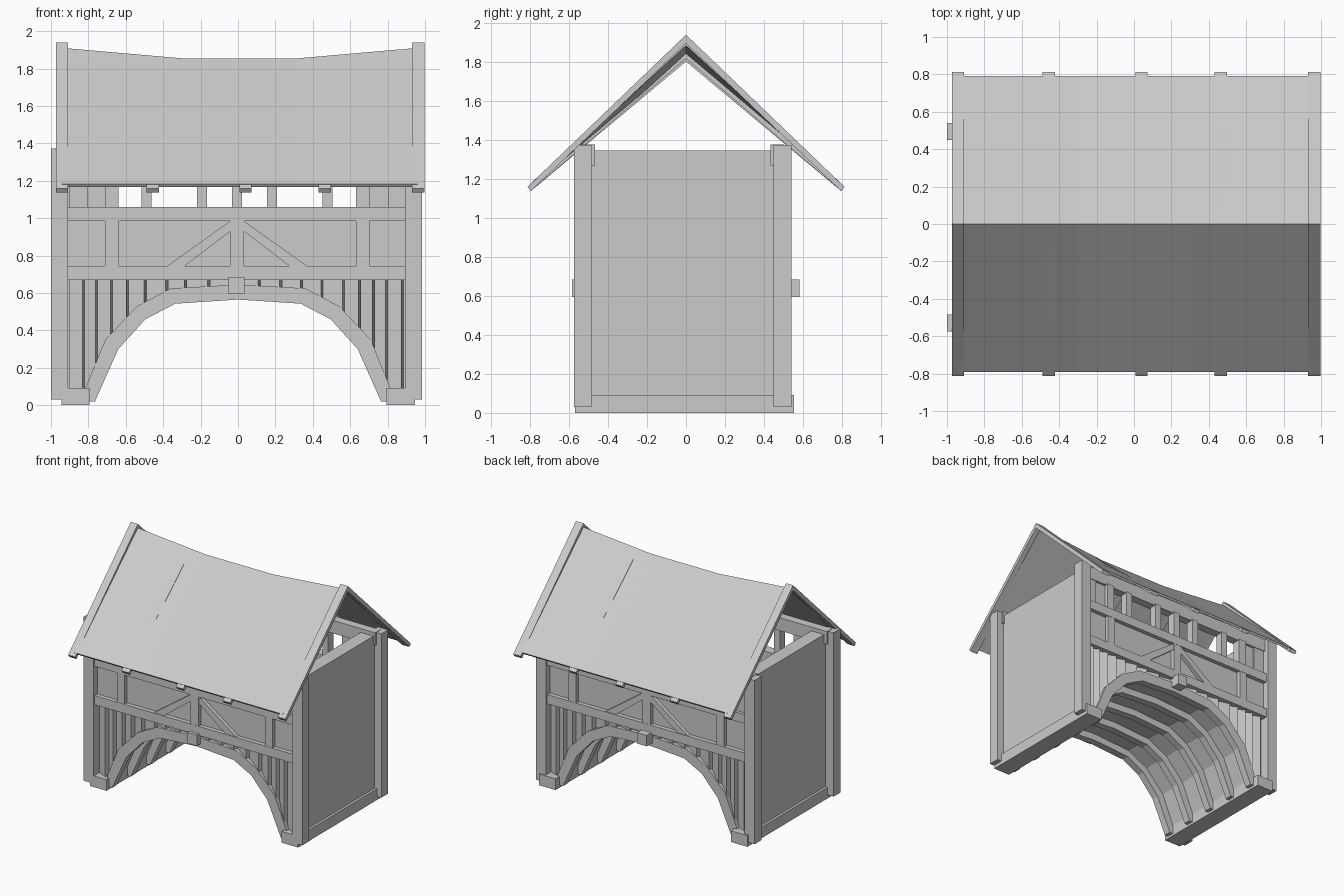
import bpy, bmesh

if "Cube" in bpy.data.objects:
    bpy.data.objects.remove(bpy.data.objects["Cube"])

mat = bpy.data.materials.new("plain grey")
mat.diffuse_color = (0.6, 0.6, 0.6, 1)
mat.use_nodes = True
mat.node_tree.nodes["Principled BSDF"].inputs["Base Color"].default_value = mat.diffuse_color
CY = -0.017  # body centre in y


def mesh_object(name, bm):
    bmesh.ops.recalc_face_normals(bm, faces=bm.faces)
    me = bpy.data.meshes.new(name)
    bm.to_mesh(me)
    bm.free()
    me.materials.append(mat)
    ob = bpy.data.objects.new(name, me)
    bpy.context.collection.objects.link(ob)
    return ob


def loft(name, rings):
    """Skin equal closed rings of points, capping both ends."""
    bm = bmesh.new()
    vs = [[bm.verts.new(p) for p in r] for r in rings]
    n = len(rings[0])
    for a, b in zip(vs, vs[1:]):
        for i in range(n):
            j = (i + 1) % n
            bm.faces.new((a[i], a[j], b[j], b[i]))
    bm.faces.new(vs[0])
    bm.faces.new(vs[-1])
    return mesh_object(name, bm)


def prism_y(name, pts, y0, y1):
    return loft(name, [[(x, y, z) for x, z in pts] for y in (y0, y1)])


def rect(x0, x1, z0, z1):
    return [(x0, z0), (x1, z0), (x1, z1), (x0, z1)]


def box(name, x0, x1, y0, y1, z0, z1):
    return prism_y(name, rect(x0, x1, z0, z1), y0, y1)


def both(name, pts, inner, outer):
    """Same front-view profile on the front and the back face."""
    for tag, s in (("front_", -1), ("back_", 1)):
        a, b = sorted((CY + s * inner, CY + s * outer))
        prism_y(tag + name, pts, a, b)


# arch curve: inner edge, outer edge and top of the shell
half = [(0.765, 0.02), (0.64, 0.30), (0.495, 0.46), (0.335, 0.543)]
half_out = [(0.825, 0.02), (0.695, 0.335), (0.53, 0.51), (0.35, 0.60)]
half_top = [(0.845, 0.02), (0.71, 0.35), (0.54, 0.53), (0.36, 0.625)]


def arch(h, top):
    return [(-x, z) for x, z in h] + [(0, top)] + [(x, z) for x, z in reversed(h)]


inner, outer, shell = arch(half, 0.565), arch(half_out, 0.622), arch(half_top, 0.645)


def curve_z(pts, x):
    for (xa, za), (xb, zb) in zip(pts, pts[1:]):
        if xa <= x <= xb:
            return za + (zb - za) * (x - xa) / (xb - xa)
    return 0.06


def arch_band(name, lo, hi, y0, y1):
    loft(name, [[(a[0], y0, a[1]), (a[0], y1, a[1]), (b[0], y1, b[1]), (b[0], y0, b[1])]
                for a, b in zip(lo, hi)])


# vault shell and its ribs
arch_band("vault_shell", outer, shell, CY - 0.48, CY + 0.48)
for i, y in enumerate((-0.49, -0.25, 0, 0.25, 0.49)):
    w = 0.03
    arch_band("vault_rib_%d" % i, inner, shell, CY + y - w, CY + y + w)

# infill above the arch, with vertical boards that lap at their right edge
spandrel = outer + [(0.9, 0.02), (0.9, 0.72), (-0.9, 0.72), (-0.9, 0.02)]
both("arch_infill", spandrel, 0.455, 0.475)
edges = (-0.9, -0.82, -0.75, -0.67, -0.585, -0.49, -0.375, -0.275, -0.15, 0,
         0.12, 0.235, 0.345, 0.455, 0.57, 0.655, 0.73, 0.80, 0.885)
for k, (x0, x1) in enumerate(zip(edges, edges[1:])):
    za, zb = curve_z(outer, x0) - 0.015, curve_z(outer, x1) - 0.015
    for tag, s in (("front", -1), ("back", 1)):
        a, b = (x0, x1) if s < 0 else (-x1, -x0)
        plan = [(x0, 0.47), (x0, 0.485), (x1 - 0.012, 0.515), (x1, 0.47)]
        loft("%s_arch_board_%d" % (tag, k),
             [[(-s * x, CY + s * d, 0.70 if up else (za if x == x0 else zb)) for x, d in plan]
              for up in (0, 1)])

# sills, end walls and corner posts
for s, tag in ((-1, "left"), (1, "right")):
    def span(a, b):
        return sorted((s * a, s * b))
    box(tag + "_sill", *span(0.795, 0.945), CY - 0.553, CY + 0.572, 0.0, 0.092)
    box(tag + "_end_wall", *span(0.81, 0.925), CY - 0.475, CY + 0.475, 0.08, 1.345)
    a, b = (-1.0, -0.91) if s < 0 else (0.893, 0.985)
    both(tag + "_corner_post", rect(a, b, 0.03, 1.373), 0.467, 0.557)
    # closed end bay beside the window openings
    both(tag + "_end_bay_panel", rect(*span(0.67, 0.91), 1.05, 1.28), 0.475, 0.50)
    both(tag + "_end_stud", rect(*span(0.805, 0.90), 1.05, 1.28), 0.475, 0.515)

# parapet rails, panel and top plate
both("lower_rail", rect(-0.91, 0.893, 0.67, 0.745), 0.46, 0.54)
both("upper_rail", rect(-0.91, 0.893, 0.985, 1.06), 0.46, 0.54)
both("parapet_panel", rect(-0.91, 0.893, 0.73, 1.0), 0.465, 0.505)
both("top_plate", rect(-0.95, 0.94, 1.27, 1.376), 0.45, 0.52)

# parapet posts and diagonal braces
for x, w in ((-0.675, 0.035), (-0.005, 0.037), (0.667, 0.035)):
    both("parapet_post", rect(x - w, x + w, 0.74, 0.99), 0.47, 0.538)
for s in (-1, 1):
    brace = [(-0.005 + s * x, z) for x, z in
             ((0.03, 0.99), (0.38, 0.74), (0.285, 0.74), (0.03, 0.935))]
    both("diagonal_brace", brace, 0.47, 0.535)
for x in (-0.675, -0.49, -0.192, -0.005, 0.182, 0.478, 0.667):
    w = 0.035 if abs(x) > 0.6 else 0.027
    both("window_post", rect(x - w, x + w, 1.05, 1.28), 0.465, 0.53)

# keystone blocks
box("front_keystone", -0.05, 0.036, -0.585, -0.48, 0.595, 0.685)
box("back_keystone", -0.05, 0.036, 0.44, 0.582, 0.595, 0.685)


# roof pieces share a thin chevron section
def chevron(x, ridge, ey, ez, t):
    d = t * 0.7
    return [(x, -ey, ez), (x, 0, ridge), (x, ey, ez),
            (x, ey - d * 0.7, ez - d), (x, 0, ridge - t * 1.35), (x, -ey + d * 0.7, ez - d)]


# sagging roof skin
loft("roof_skin", [chevron(x, z, 0.792, 1.182, 0.02) for x, z in
                   ((-0.94, 1.911), (-0.91, 1.908), (-0.30, 1.855), (0.32, 1.855), (0.93, 1.908), (0.96, 1.911))])

# barge boards and rafters
for name, x0, x1, z in (("left_barge_board", -0.972, -0.908, 1.94), ("right_barge_board", 0.93, 0.998, 1.94),
                        ("rafter_a", -0.488, -0.422, 1.862), ("rafter_b", 0.008, 0.072, 1.847),
                        ("rafter_c", 0.43, 0.497, 1.862)):
    loft(name, [chevron(x, z, 0.813, 1.16, 0.033) for x in (x0, x1)])
